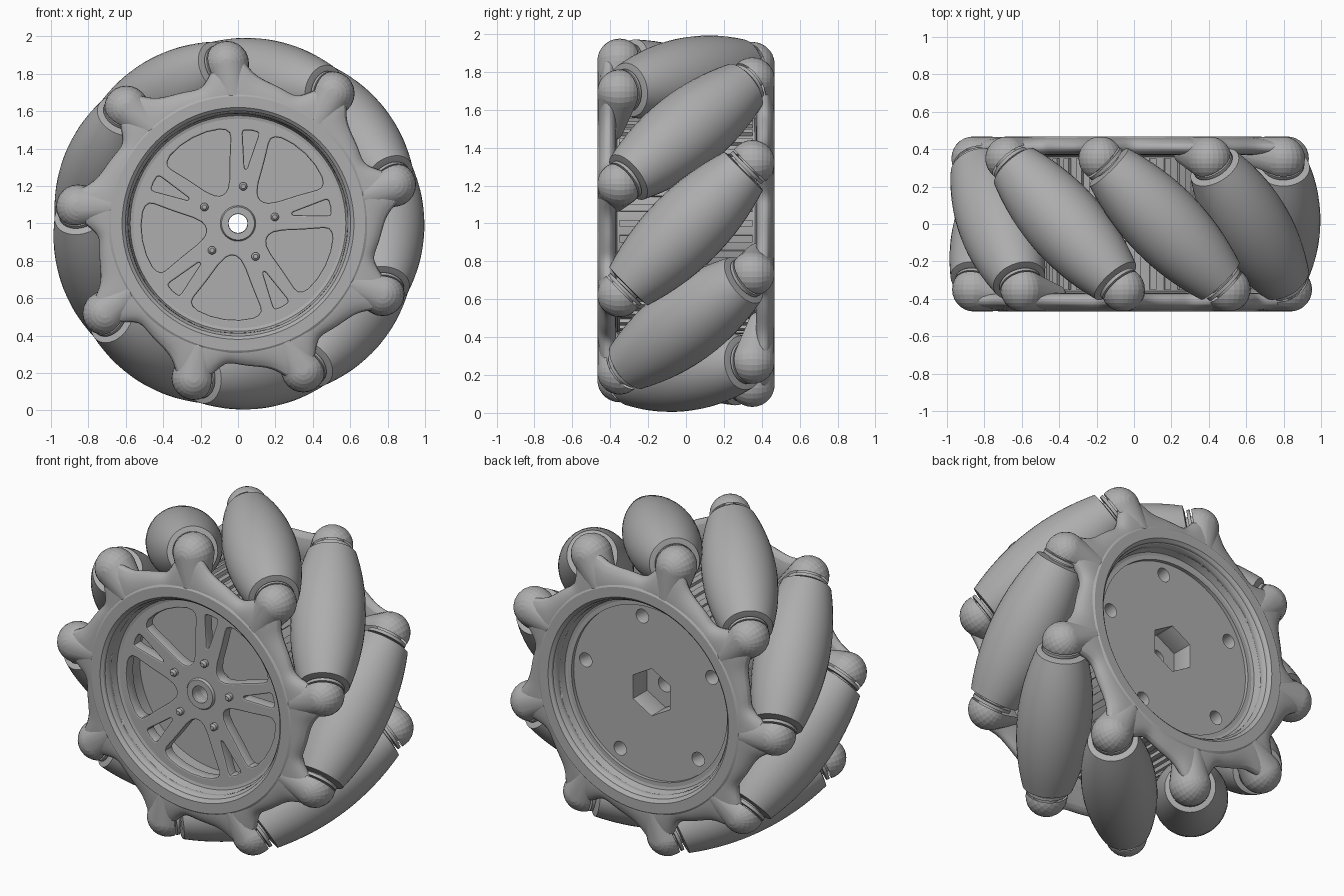
import bpy, bmesh
from math import sin, cos, pi, radians, sqrt
from mathutils import Matrix, Vector

if "Cube" in bpy.data.objects:
    bpy.data.objects.remove(bpy.data.objects["Cube"])

grey = bpy.data.materials.new("plain_grey")
grey.use_nodes = True
grey.diffuse_color = (0.42, 0.42, 0.42, 1)
grey.node_tree.nodes["Principled BSDF"].inputs["Base Color"].default_value = (0.42, 0.42, 0.42, 1)

# Wheel frame: x right, y up, z out of the front face, hub at the origin
WHEEL = Matrix.Translation((0, 0, 1)) @ Matrix.Rotation(pi / 2, 4, 'X')
COUNT, STEP, FIRST = 9, 40, 12
AXLE_R, TILT = 0.785, sqrt(0.5)
# Half turn about a radial line swaps the front side for the back side
FLIP = Matrix.Rotation(pi, 4, Vector((sin(radians(FIRST)), cos(radians(FIRST)), 0)))


def polar(r, deg, z=0.0):
    return Vector((r * sin(radians(deg)), r * cos(radians(deg)), z))


def finish(name, bm, matrix=Matrix(), angle=35):
    bmesh.ops.recalc_face_normals(bm, faces=bm.faces)
    mesh = bpy.data.meshes.new(name)
    bm.to_mesh(mesh)
    bm.free()
    mesh.transform(WHEEL @ matrix)
    mesh.materials.append(grey)
    obj = bpy.data.objects.new(name, mesh)
    bpy.context.collection.objects.link(obj)
    shade(obj, angle)
    return obj


def shade(obj, angle=35):
    bpy.ops.object.select_all(action='DESELECT')
    obj.select_set(True)
    bpy.context.view_layer.objects.active = obj
    bpy.ops.object.shade_smooth_by_angle(angle=radians(angle))


def tube(bm, rings, closed):
    """Skin a list of equal vertex rings."""
    rings = [[bm.verts.new(p) for p in ring] for ring in rings]
    pairs = list(zip(rings, rings[1:] + rings[:1]))
    for a, b in pairs if closed else pairs[:-1]:
        for i in range(len(a)):
            j = (i + 1) % len(a)
            bm.faces.new((a[i], a[j], b[j], b[i]))
    if not closed:
        bm.faces.new(rings[0])
        bm.faces.new(rings[-1])


def lathe(name, profile, sides=48, closed=False, matrix=Matrix(), angle=35):
    bm = bmesh.new()
    tube(bm, [[polar(r, 360 * i / sides, z) for i in range(sides)] for r, z in profile], closed)
    return finish(name, bm, matrix, angle)


def plate(name, outlines, z, half, bevel):
    """Flat plate whose inner outlines become holes."""
    curve = bpy.data.curves.new(name, 'CURVE')
    curve.dimensions, curve.fill_mode = '2D', 'BOTH'
    curve.extrude, curve.bevel_depth, curve.bevel_resolution = half, bevel, 1
    for pts in outlines:
        spline = curve.splines.new('POLY')
        spline.points.add(len(pts) - 1)
        for sp, p in zip(spline.points, pts):
            sp.co = (p.x, p.y, 0, 1)
        spline.use_cyclic_u = True
    curve.materials.append(grey)
    obj = bpy.data.objects.new(name, curve)
    bpy.context.collection.objects.link(obj)
    obj.matrix_world = WHEEL @ Matrix.Translation((0, 0, z))
    bpy.ops.object.select_all(action='DESELECT')
    obj.select_set(True)
    bpy.context.view_layer.objects.active = obj
    bpy.ops.object.convert(target='MESH')
    shade(bpy.context.object, 30)


def circle(r, n=64, centre=Vector((0, 0, 0))):
    return [centre + polar(r, 360 * i / n) for i in range(n)]


def window(half, middle):
    """Mirror half of a window outline about its middle angle."""
    left = [polar(r, middle - a) for r, a in half]
    right = [polar(r, middle + a) for r, a in reversed(half) if a]
    return left + right


# Rollers with stub axles and washers
for k in range(COUNT):
    phi = FIRST + STEP * k
    axis = (polar(1, phi + 90) + Vector((0, 0, 1))) * TILT
    place = Matrix.Translation(polar(AXLE_R, phi)) @ axis.to_track_quat('Z', 'Y').to_matrix().to_4x4()
    body = [(0.212 - 0.37 * s * s, s) for s in [0.43 * i / 8 for i in range(-8, 9)]]
    lathe("roller", [(0.11, -0.435)] + body + [(0.11, 0.435)], 40, matrix=place)
    lathe("roller_axle", [(0.075, -0.5), (0.075, 0.5)], 24, matrix=place)
    for side in (-1, 1):
        lathe("roller_washer", [(0.115, side * 0.447), (0.115, side * 0.465)], 32, matrix=place)

# Outer cages: scalloped plate, roller ears and rim, on both sides
scallop = [(-10, 0.75), (-5, 0.86), (0, 0.93), (5, 0.91), (9, 0.82), (14, 0.785), (20, 0.77), (25, 0.755)]
lobe = FIRST + 24
for side, turn in (("front", Matrix()), ("back", FLIP)):
    bm = bmesh.new()
    rings = []
    for k in range(COUNT):
        for a, r in scallop:
            deg = lobe + STEP * k + a
            rings.append([polar(0.58, deg, 0.36), polar(0.58, deg, 0.455), polar(0.69, deg, 0.47),
                          polar(r, deg, 0.435), polar(r, deg, 0.37)])
    tube(bm, rings, True)
    cage = finish(side + "_cage", bm, turn, 60)
    cage.modifiers.new("smooth", 'SUBSURF').levels = 2
    cage.modifiers["smooth"].render_levels = 2

    for k in range(COUNT):
        phi = FIRST + STEP * k
        axis = (polar(1, phi + 90) + Vector((0, 0, 1))) * TILT
        base = polar(AXLE_R, phi)
        bm = bmesh.new()
        for centre, radius in ((base + axis * 0.495, 0.118), (polar(0.66, phi + 26, 0.385), 0.08)):
            bmesh.ops.create_uvsphere(bm, u_segments=24, v_segments=14, radius=radius,
                                      matrix=Matrix.Translation(centre))
        hull = bmesh.ops.convex_hull(bm, input=bm.verts)
        inside = {g for g in hull["geom_interior"] if isinstance(g, bmesh.types.BMVert)}
        bmesh.ops.delete(bm, geom=list(inside), context='VERTS')
        cut = bmesh.ops.bisect_plane(bm, geom=bm.verts[:] + bm.edges[:] + bm.faces[:],
                                     plane_co=base + axis * 0.475, plane_no=axis, clear_inner=True)
        rim_edges = [g for g in cut["geom_cut"] if isinstance(g, bmesh.types.BMEdge)]
        bmesh.ops.holes_fill(bm, edges=rim_edges)
        finish(side + "_roller_ear", bm, turn, 40)

    lathe(side + "_rim", [(0.56, 0.25), (0.56, 0.36), (0.7, 0.4), (0.7, 0.455), (0.68, 0.468), (0.62, 0.468),
                          (0.605, 0.455), (0.575, 0.36), (0.545, 0.35), (0.535, 0.25)], 96, True, turn, 20)

# Barrel with shallow ribs between the cages
lathe("barrel", [(0.535, -0.36), (0.57, -0.36), (0.57, 0.36), (0.535, 0.36)], 96, True)
bm = bmesh.new()
for i in range(45):
    spot = Matrix.Rotation(2 * pi * i / 45, 4, 'Z') @ Matrix.Translation((0.575, 0, 0))
    bmesh.ops.create_cube(bm, size=1, matrix=spot @ Matrix.Diagonal((0.03, 0.035, 0.7, 1)))
finish("barrel_ribs", bm)

# Front spoke plate with five wide windows and five slots
wide = [(0.165, 0), (0.17, 7), (0.19, 14), (0.24, 19), (0.35, 22), (0.46, 24), (0.49, 23.5), (0.51, 21),
        (0.52, 17), (0.524, 9), (0.525, 0)]
slot = [(0.285, 0), (0.29, 2), (0.3, 3), (0.48, 6), (0.5, 5.5), (0.507, 4), (0.51, 0)]
spokes = [8 + 72 * k for k in range(5)]
plate("front_spokes", [circle(0.54, 96), circle(0.06, 32)] + [window(wide, a + 36) for a in spokes]
      + [window(slot, a) for a in spokes], 0.325, 0.027, 0.008)

# Core, hub boss and spoke bolts
lathe("core", [(0.05, -0.2), (0.54, -0.2), (0.54, 0.2), (0.05, 0.2)], 64, True)
lathe("hub_boss", [(0.052, 0.15), (0.095, 0.15), (0.095, 0.365), (0.088, 0.375), (0.052, 0.375)], 40, True)
for a in spokes:
    lathe("spoke_bolt", [(0.022, 0.33), (0.022, 0.38), (0.012, 0.392)], 16,
          matrix=Matrix.Translation(polar(0.2, a)))

# Back cover with hexagonal socket and five round holes
plate("back_cover", [circle(0.54, 96), circle(0.15, 6)]
      + [circle(0.045, 24, polar(0.46, a)) for a in spokes], -0.265, 0.07, 0.003)
